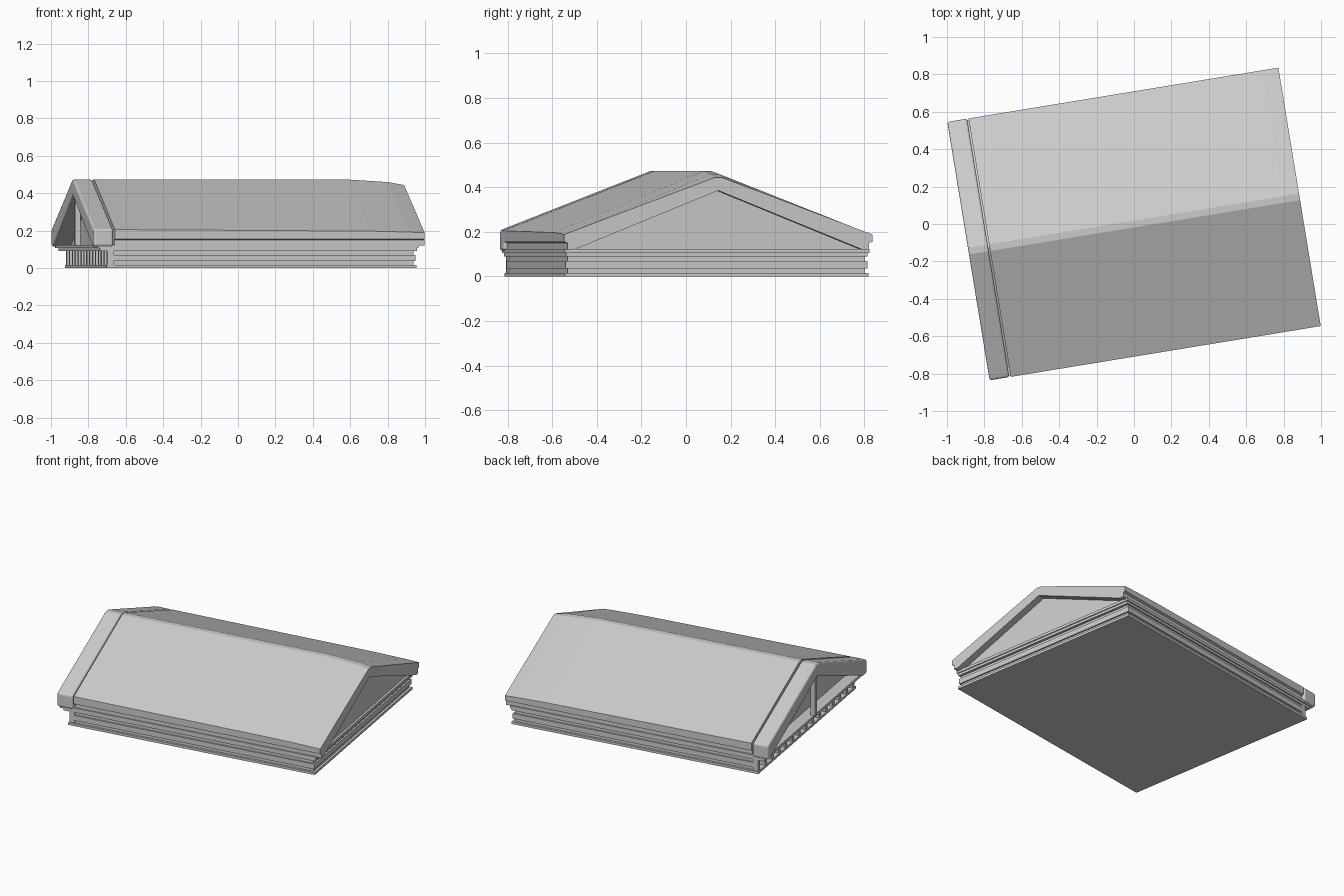
import bpy, bmesh, math
from mathutils import Matrix

cube = bpy.data.objects.get("Cube")
if cube:
    bpy.data.objects.remove(cube, do_unlink=True)

TURN = Matrix.Rotation(math.radians(9.3), 4, 'Z')   # whole building is turned

mat = bpy.data.materials.new("light grey")
mat.use_nodes = True
GREY = (0.6, 0.6, 0.6, 1)
mat.diffuse_color = GREY
mat.node_tree.nodes["Principled BSDF"].inputs["Base Color"].default_value = GREY


def finish(name, bm, bevel=0):
    bmesh.ops.recalc_face_normals(bm, faces=bm.faces)
    me = bpy.data.meshes.new(name)
    bm.to_mesh(me)
    bm.free()
    me.materials.append(mat)
    ob = bpy.data.objects.new(name, me)
    ob.matrix_world = TURN
    bpy.context.collection.objects.link(ob)
    if bevel:
        mod = ob.modifiers.new("Bevel", 'BEVEL')
        mod.width, mod.segments, mod.limit_method = bevel, 3, 'ANGLE'
    return ob


def box(name, u0, u1, v0, v1, z0, z1):
    bm = bmesh.new()
    bmesh.ops.create_cube(bm, size=1)
    for v in bm.verts:
        v.co.x = u1 if v.co.x > 0 else u0
        v.co.y = v1 if v.co.y > 0 else v0
        v.co.z = z1 if v.co.z > 0 else z0
    return finish(name, bm)


def loft(name, stations, section, bevel=0):
    """Skin one closed outline per station along the ridge."""
    bm = bmesh.new()
    rings = [[bm.verts.new((u, y, z)) for y, z in section(*args)] for u, *args in stations]
    n = len(rings[0])
    for a, b in zip(rings, rings[1:]):
        for i in range(n):
            j = (i + 1) % n
            bm.faces.new((a[i], a[j], b[j], b[i]))
    bm.faces.new(rings[0])
    bm.faces.new(rings[-1])
    return finish(name, bm, bevel)


def mirrored(half):
    return half + [(-y, z) for y, z in reversed(half) if y > 0]


def roof_section(ridge, eave):
    # Outer slope with stepped fascia, then the underside
    outer = [(0.685, 0.12), (0.685, 0.15), (0.70, 0.155), (0.70, eave), (0.018, ridge)]
    inner = [(0.655, 0.12), (0, 0.385)]
    return mirrored(outer) + mirrored(inner)[::-1]


def porch_section(ridge, eave):
    outer = [(0.70, 0.115), (0.70, eave), (0.018, ridge)]
    inner = [(0.655, 0.115), (0, 0.385)]
    return mirrored(outer) + mirrored(inner)[::-1]


# Roof: main panel dipping at the closed gable, and a separate porch band
loft("main_roof", [(-0.782, 0.472, 0.205), (0.6, 0.472, 0.197),
                   (0.81, 0.459, 0.192), (0.897, 0.443, 0.188)], roof_section)
loft("porch_roof_band", [(-0.897, 0.472, 0.207), (-0.79, 0.472, 0.207)],
     porch_section, bevel=0.012)


# Attic body closing both gables
def attic(top):
    return mirrored([(0.665, 0.118), (0, top)])


loft("attic_wall", [(-0.80, 0.392), (0.85, 0.392)], attic)

# Base mouldings: name, near end, far end, half width, bottom, top
for name, u0, u1, hv, z0, z1 in (
        ("plinth", -0.825, 0.855, 0.69, 0, 0.016),
        ("wall_core", -0.785, 0.84, 0.675, 0.014, 0.1),
        ("wall_band", -0.785, 0.85, 0.686, 0.036, 0.07),
        ("top_plate", -0.86, 0.858, 0.685, 0.09, 0.108),
        ("eave_plate", -0.878, 0.865, 0.692, 0.106, 0.124)):
    box(name, u0, u1, -hv, hv, z0, z1)

# Balustrade under the porch gable
COUNT = 15
for i in range(COUNT):
    y = -0.67 + 1.34 * i / (COUNT - 1)
    box(f"baluster_{i + 1}", -0.82, -0.784, y - 0.014, y + 0.014, 0.014, 0.092)

# King post in the open gable
box("king_post", -0.885, -0.855, -0.016, 0.016, 0.12, 0.40)
